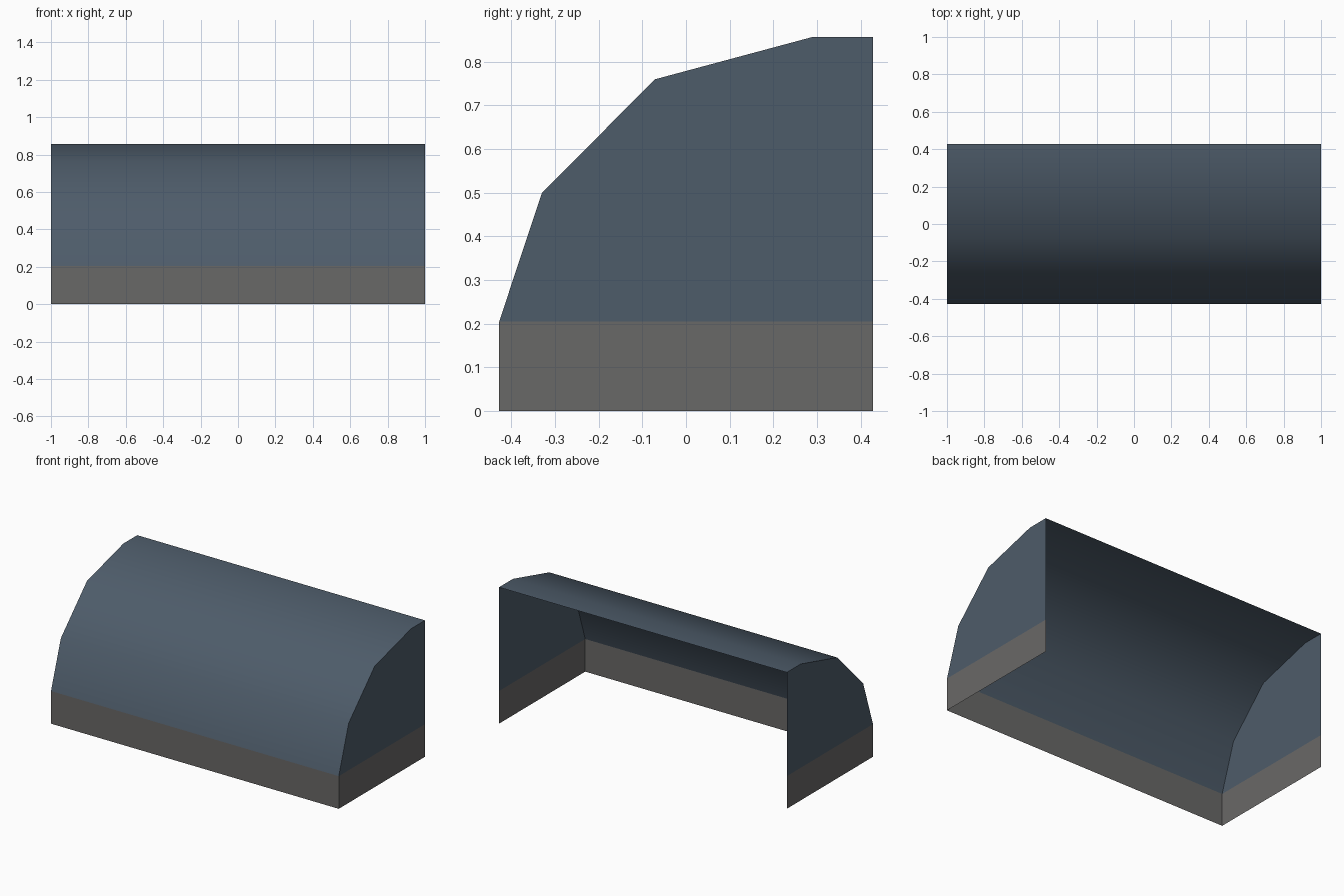
import bpy
import bmesh

cube = bpy.data.objects.get("Cube")
if cube:
    bpy.data.objects.remove(cube)

HALF = 1.0                  # half length along x
FRONT, BACK = -0.428, 0.428
BASE = 0.205                # height of the grey band
# Curved hood outline as (y, z), from the front lip to the back edge
ARC = [(FRONT, BASE), (-0.33, 0.5), (-0.071, 0.76), (0.29, 0.857), (BACK, 0.857)]


def make_material(name, color):
    mat = bpy.data.materials.new(name)
    mat.use_nodes = True
    mat.diffuse_color = color
    mat.node_tree.nodes["Principled BSDF"].inputs["Base Color"].default_value = color
    return mat


slate = make_material("slate_blue", (0.076, 0.107, 0.144, 1))
grey = make_material("warm_grey", (0.141, 0.138, 0.135, 1))


def finish(bm, name, mat, smooth=False):
    mesh = bpy.data.meshes.new(name)
    for face in bm.faces:
        face.smooth = smooth
    bm.to_mesh(mesh)
    bm.free()
    mesh.materials.append(mat)
    obj = bpy.data.objects.new(name, mesh)
    bpy.context.collection.objects.link(obj)
    return obj


def sweep(name, profile, mat, smooth=False):
    """Open sheet: a y-z profile stretched along x, facing outward."""
    bm = bmesh.new()
    rows = [[bm.verts.new((x, y, z)) for x in (-HALF, HALF)] for y, z in profile]
    for low, high in zip(rows, rows[1:]):
        bm.faces.new((low[0], low[1], high[1], high[0]))
    return finish(bm, name, mat, smooth)


def end_plate(name, outline, side, mat):
    """Flat end sheet; side is +1 for left and -1 for right."""
    bm = bmesh.new()
    points = outline if side < 0 else outline[::-1]
    face = bm.faces.new([bm.verts.new((side * HALF, y, z)) for y, z in points])
    face.normal_update()
    if face.normal.x * side < 0:
        face.normal_flip()
    return finish(bm, name, mat)


# Hood and front skirt; the back and the underside stay open
sweep("curved_hood", ARC, slate, smooth=True)
sweep("front_skirt", [(FRONT, 0), (FRONT, BASE)], grey)

# End walls, each a blue panel above a grey skirt
for label, side in (("left", 1), ("right", -1)):
    end_plate(label + "_end_panel", ARC + [(BACK, BASE)], side, slate)
    end_plate(label + "_end_skirt",
              [(FRONT, 0), (FRONT, BASE), (BACK, BASE), (BACK, 0)], side, grey)
